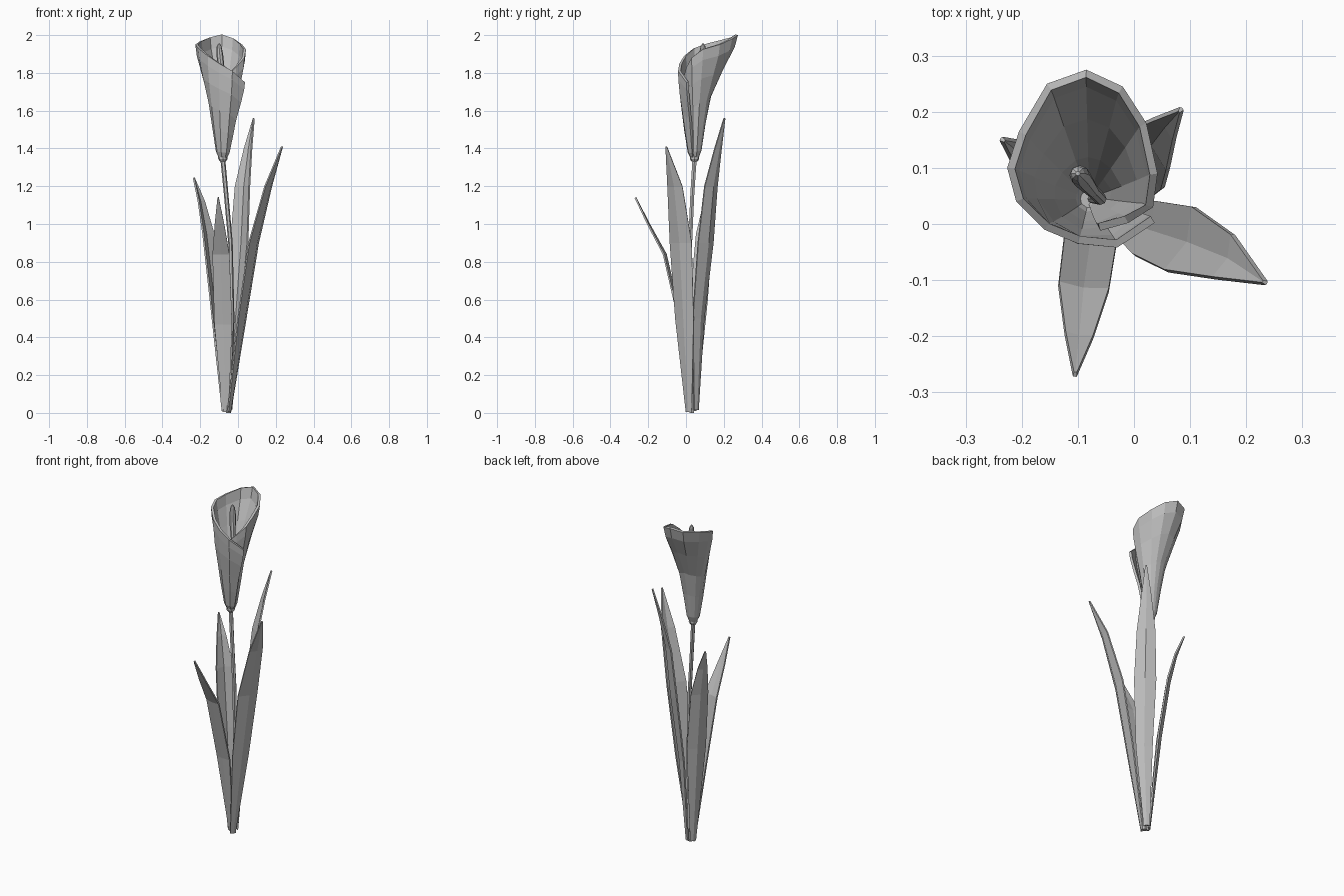
import bpy
import math
from mathutils import Vector

cube = bpy.data.objects.get("Cube")
if cube:
    bpy.data.objects.remove(cube, do_unlink=True)

gray = bpy.data.materials.new("plain_gray")
gray.use_nodes = True
GRAY = (0.5, 0.5, 0.5, 1)
gray.diffuse_color = GRAY
gray.node_tree.nodes["Principled BSDF"].inputs["Base Color"].default_value = GRAY


def add_mesh(name, verts, faces, thickness=0, offset=0):
    mesh = bpy.data.meshes.new(name)
    mesh.from_pydata(verts, [], faces)
    mesh.materials.append(gray)
    obj = bpy.data.objects.new(name, mesh)
    bpy.context.collection.objects.link(obj)
    if thickness:
        mod = obj.modifiers.new("thickness", "SOLIDIFY")
        mod.thickness = thickness
        mod.offset = offset
    return obj


def grid_faces(rows, cols):
    return [(r * cols + c, r * cols + c + 1, (r + 1) * cols + c + 1, (r + 1) * cols + c)
            for r in range(rows - 1) for c in range(cols - 1)]


def leaf(name, path, sag):
    """Folded blade; each path point is x, y, z, half width."""
    base, tip = Vector(path[0][:3]), Vector(path[-1][:3])
    out = tip - base
    out.z = 0
    out.normalize()
    side = Vector((-out.y, out.x, 0))
    verts = []
    for x, y, z, w in path:
        mid = Vector((x, y, z))
        verts += [mid - side * w - out * w * sag,
                  mid + out * w * sag,
                  mid + side * w - out * w * sag]
    return add_mesh(name, verts, grid_faces(len(path), 3), 0.009)


def tube(name, path, sides):
    """Closed tube; each path point is x, y, z, radius."""
    verts = []
    for x, y, z, r in path:
        for k in range(sides):
            a = math.tau * k / sides
            verts.append((x + r * math.cos(a), y + r * math.sin(a), z))
    faces = [(r * sides + k, r * sides + (k + 1) % sides,
              (r + 1) * sides + (k + 1) % sides, (r + 1) * sides + k)
             for r in range(len(path) - 1) for k in range(sides)]
    faces.append(tuple(reversed(range(sides))))
    faces.append(tuple(range(len(verts) - sides, len(verts))))
    return add_mesh(name, verts, faces)


# Four leaves around the stem
leaf("front_leaf", [(-.065, .03, .005, .016), (-.078, -.03, .47, .047), (-.09, -.115, .84, .045),
                    (-.098, -.2, 1.0, .025), (-.105, -.268, 1.14, .003)], 0.06)
leaf("left_leaf", [(-.045, .015, .005, .016), (.027, -.01, .5, .052), (.09, -.03, .9, .062),
                   (.165, -.06, 1.2, .042), (.233, -.104, 1.41, .003)], 0.14)
leaf("back_leaf", [(-.045, .055, .015, .016), (-.015, .07, .5, .045), (.012, .11, .9, .06),
                   (.028, .137, 1.2, .05), (.055, .172, 1.4, .026), (.083, .203, 1.56, .003)], 0.16)
leaf("right_leaf", [(-.075, .04, .01, .016), (-.122, .072, .6, .055), (-.163, .1, .95, .05),
                    (-.197, .122, 1.12, .028), (-.234, .15, 1.245, .003)], 0.16)

# Stem with a small collar under the flower
tube("stem", [(-.05, .03, 0, .014), (-.032, .022, .5, .013), (-.04, .022, .9, .012),
              (-.062, .033, 1.15, .012), (-.08, .045, 1.34, .013)], 6)
tube("collar", [(-.08, .045, 1.33, .015), (-.08, .045, 1.345, .025), (-.08, .045, 1.37, .024)], 8)

# Wrapped petal: rim from the inner flap, around the back, to the outer flap
rim = [(-.06, -.012, 1.78), (-.01, .002, 1.83), (.034, .03, 1.88), (.042, .09, 1.925),
       (.022, .18, 1.95), (-.02, .245, 1.98), (-.085, .275, 2.0), (-.155, .25, 1.985),
       (-.205, .165, 1.965), (-.226, .1, 1.95), (-.21, .04, 1.93), (-.16, -.01, 1.89),
       (-.1, -.035, 1.85), (-.03, -.042, 1.81), (.037, .002, 1.75)]
# Height share, tube radius, blend towards the rim
levels = [(0, .022, 0), (.06, .037, 0), (.28, .055, .02), (.5, .068, .12),
          (.73, .08, .5), (.9, .085, .88), (1, .085, 1)]
tuck = {0: .7, 1: .75, 2: .9}
neck = Vector((-.08, .045, 1.35))
verts = []
for u, radius, blend in levels:
    for i, point in enumerate(rim):
        spread = Vector(point) - neck
        spread.z = 0
        ring = spread.normalized() * radius * tuck.get(i, 1)
        place = neck + ring.lerp(spread, blend)
        place.z = neck.z + (point[2] - neck.z) * u
        verts.append(place)
add_mesh("petal", verts, grid_faces(len(levels), len(rim)), 0.014, -1)

# Spadix inside the flower
tube("spadix", [(-.075, .045, 1.4, .008), (-.06, .045, 1.6, .011), (-.075, .06, 1.76, .012),
                (-.09, .078, 1.84, .017), (-.097, .087, 1.9, .018), (-.1, .09, 1.94, .013),
                (-.1, .09, 1.955, .004)], 8)
